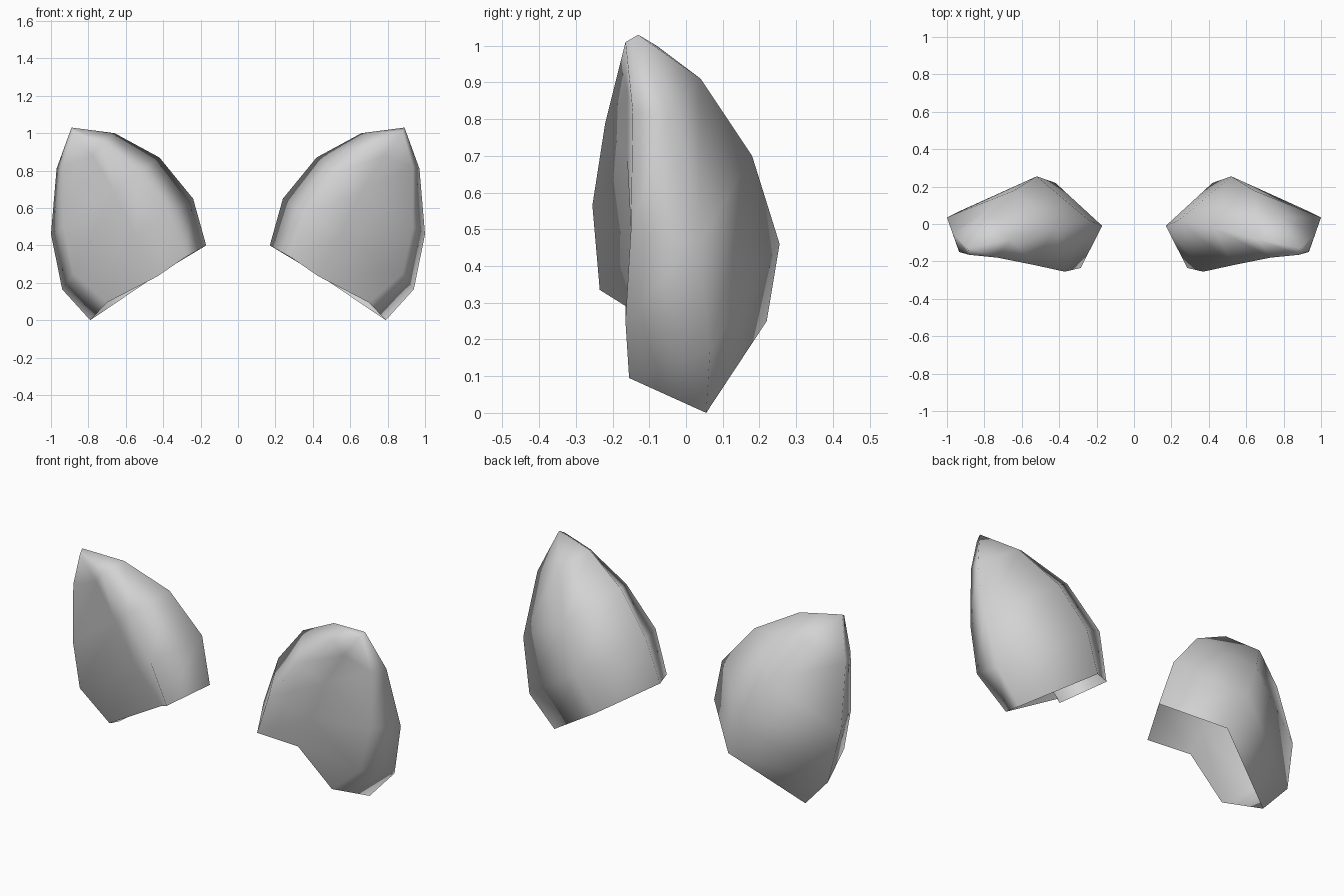
import bpy, bmesh

cube = bpy.data.objects.get("Cube")
if cube:
    bpy.data.objects.remove(cube, do_unlink=True)

mat = bpy.data.materials.new("light_grey")
mat.use_nodes = True
grey = (0.65, 0.65, 0.65, 1.0)
mat.diffuse_color = grey
mat.node_tree.nodes["Principled BSDF"].inputs["Base Color"].default_value = grey

# Ribs running from the open lower rim up towards the tip, in order around the shell
RIBS = [
    [(.17, -.01, .40), (.24, .02, .65), (.42, -.015, .87), (.66, -.08, 1.0)],        # inner edge
    [(.285, -.235, .335), (.37, -.255, .565), (.53, -.22, .79), (.73, -.18, .95)],   # front ridge
    [(.43, -.075, .235), (.55, -.135, .45), (.66, -.16, .69), (.78, -.16, .88)],     # front groove
    [(.70, -.155, .095), (.88, -.165, .25), (.935, -.15, .50), (.935, -.145, .82)],  # front outer edge
    [(.79, .055, .0), (.94, .065, .165), (1.0, .035, .46), (.97, -.05, .81)],        # outer edge
    [(.42, .22, .25), (.52, .255, .46), (.64, .18, .70), (.78, .04, .91)],           # back ridge
]
TIP_FRONT, TIP_BACK = (.88, -.165, 1.01), (.89, -.13, 1.03)
TIP_OF_RIB = [1, 0, 0, 0, 1, 1]


def build_shell(name, side):
    bm = bmesh.new()
    add = lambda p: bm.verts.new((side * p[0], p[1], p[2]))
    tips = [add(TIP_FRONT), add(TIP_BACK)]
    cols = [[add(p) for p in rib] + [tips[t]] for rib, t in zip(RIBS, TIP_OF_RIB)]
    # Skin between neighbouring ribs, leaving the lower rim open
    for i, a in enumerate(cols):
        b = cols[(i + 1) % len(cols)]
        for k in range(len(a) - 1):
            quad = [a[k], b[k], b[k + 1], a[k + 1]]
            if quad[2] is quad[3]:
                quad.pop()
            if side < 0:
                quad.reverse()
            bm.faces.new(quad).smooth = True
    bm.normal_update()
    mesh = bpy.data.meshes.new(name)
    bm.to_mesh(mesh)
    bm.free()
    mesh.materials.append(mat)
    obj = bpy.data.objects.new(name, mesh)
    bpy.context.collection.objects.link(obj)


build_shell("left_shell", 1)
build_shell("right_shell", -1)
